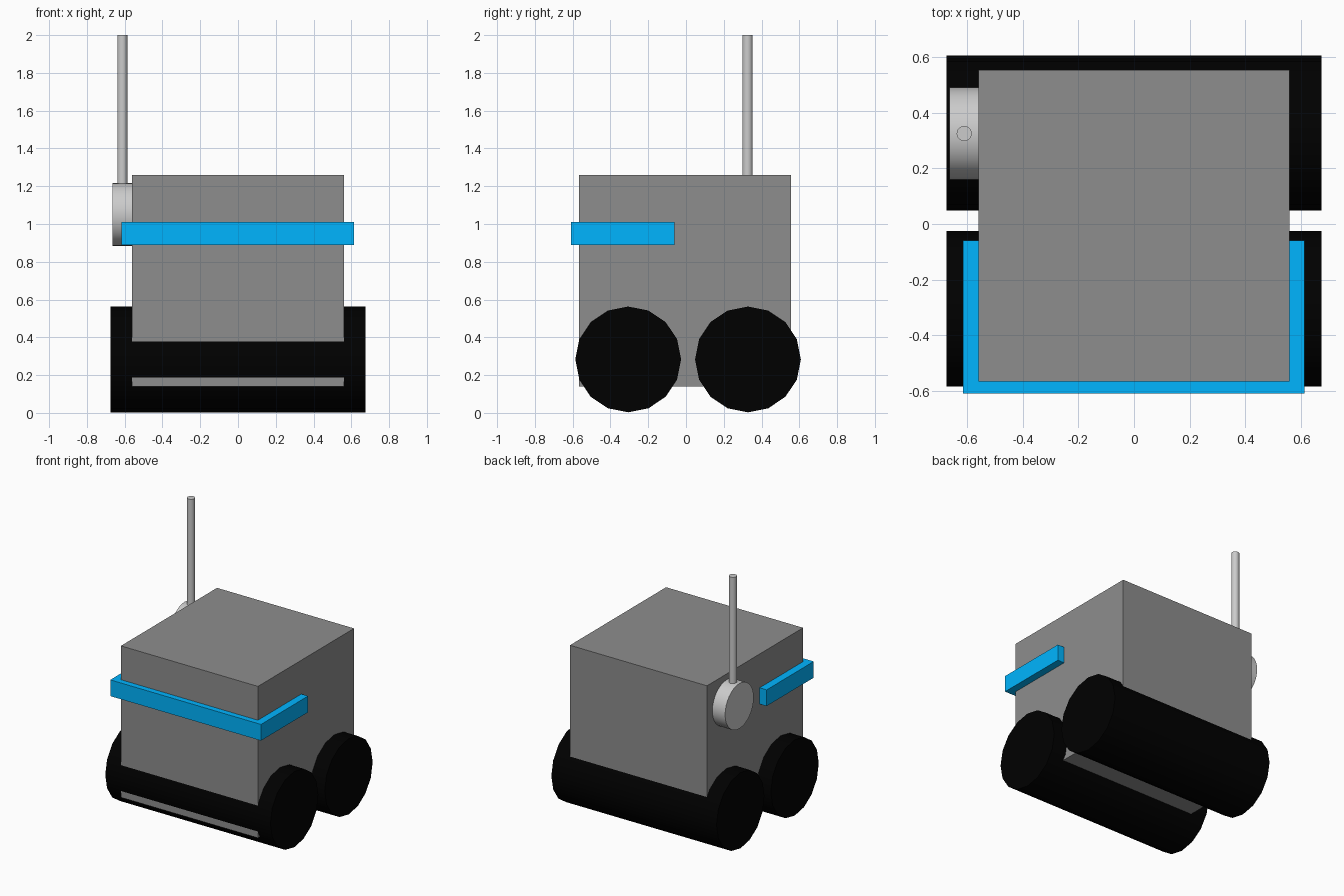
import bpy
from math import pi, radians

if "Cube" in bpy.data.objects:
    bpy.data.objects.remove(bpy.data.objects["Cube"])


def paint(obj, name, color):
    mat = bpy.data.materials.get(name) or bpy.data.materials.new(name)
    mat.diffuse_color = color
    mat.use_nodes = True
    mat.node_tree.nodes["Principled BSDF"].inputs["Base Color"].default_value = mat.diffuse_color
    obj.data.materials.append(mat)


def box(name, lo, hi):
    centre = [(a + b) / 2 for a, b in zip(lo, hi)]
    bpy.ops.mesh.primitive_cube_add(size=1, location=centre)
    obj = bpy.context.object
    obj.name = name
    obj.scale = [b - a for a, b in zip(lo, hi)]
    bpy.ops.object.transform_apply(location=False, rotation=False, scale=True)
    return obj


def cylinder(name, centre, radius, length, sides, along_x=False):
    bpy.ops.mesh.primitive_cylinder_add(
        vertices=sides, radius=radius, depth=length, location=centre,
        rotation=(0, pi / 2 if along_x else 0, 0))
    obj = bpy.context.object
    obj.name = name
    bpy.ops.object.shade_smooth_by_angle(angle=radians(30))
    return obj


# Main body, darker grey than the antenna
body = box("body", (-0.56, -0.567, 0.14), (0.56, 0.555, 1.26))
paint(body, "dark grey", (0.27, 0.27, 0.27, 1))

# Blue visor wrapping the front half of the body
visor = box("visor", (-0.617, -0.61, 0.89), (0.615, -0.06, 1.01))
paint(visor, "blue", (0.0, 0.46, 1.0, 1))

# Full-width rollers, front and back
for name, y in (("front_roller", -0.306), ("back_roller", 0.328)):
    roller = cylinder(name, (0, y, 0.283), 0.28, 1.35, 16, along_x=True)
    paint(roller, "black", (0.0, 0.0, 0.0, 1))

# Antenna on the left side: round mount and rod
cylinder("antenna_mount", (-0.6, 0.325, 1.05), 0.167, 0.128, 32, along_x=True)
cylinder("antenna_rod", (-0.612, 0.326, 1.55), 0.027, 0.9, 32)
